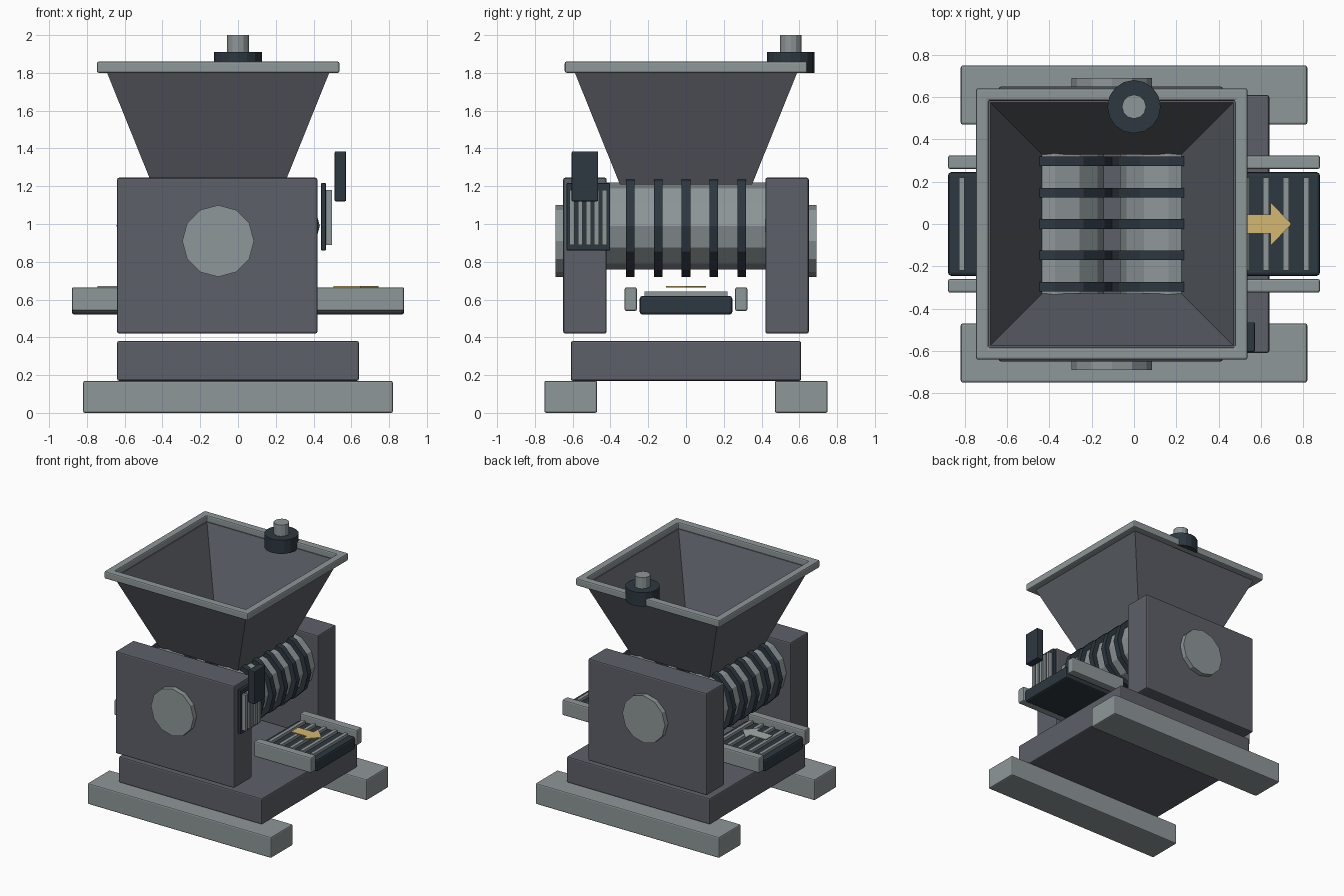
import bpy
import bmesh
from math import pi
from mathutils import Matrix

cube = bpy.data.objects.get("Cube")
if cube:
    bpy.data.objects.remove(cube, do_unlink=True)


def material(name, *rgb):
    mat = bpy.data.materials.new(name)
    mat.use_nodes = True
    mat.diffuse_color = (*rgb, 1)
    node = next(n for n in mat.node_tree.nodes if n.type == "BSDF_PRINCIPLED")
    node.inputs["Base Color"].default_value = (*rgb, 1)
    return mat


SLATE = material("slate grey", 0.107, 0.117, 0.138)
STEEL = material("light steel", 0.275, 0.31, 0.32)
NAVY = material("dark navy", 0.027, 0.039, 0.052)
GOLD = material("gold", 0.66, 0.48, 0.16)
SILVER = material("silver", 0.37, 0.40, 0.41)


def finish(name, bm, mat, bevel=0):
    bmesh.ops.recalc_face_normals(bm, faces=bm.faces)
    mesh = bpy.data.meshes.new(name)
    bm.to_mesh(mesh)
    bm.free()
    mesh.materials.append(mat)
    obj = bpy.data.objects.new(name, mesh)
    bpy.context.collection.objects.link(obj)
    if bevel:
        mod = obj.modifiers.new("Bevel", "BEVEL")
        mod.width = bevel
        mod.segments = 2
    return obj


def box(name, xs, ys, zs, mat, bevel=0.01):
    """Box between pairs of limits on each axis."""
    bm = bmesh.new()
    size = [hi - lo for lo, hi in (xs, ys, zs)]
    mid = [(hi + lo) / 2 for lo, hi in (xs, ys, zs)]
    mat4 = Matrix.Translation(mid) @ Matrix.Diagonal((*size, 1))
    bmesh.ops.create_cube(bm, size=1, matrix=mat4)
    return finish(name, bm, mat, bevel)


def cylinder(name, centre, radius, depth, mat, axis="Z", sides=12, bevel=0):
    bm = bmesh.new()
    turn = Matrix.Rotation(pi / 2, 4, "X") if axis == "Y" else Matrix()
    bmesh.ops.create_cone(bm, cap_ends=True, segments=sides, radius1=radius,
                          radius2=radius, depth=depth,
                          matrix=Matrix.Translation(centre) @ turn)
    return finish(name, bm, mat, bevel)


def square_ring(name, cx, profile, mat, bevel=0):
    """Sweep a closed (half width, height) profile around a square."""
    bm = bmesh.new()
    loops = [[bm.verts.new((cx + sx * h, sy * h, z)) for h, z in profile]
             for sx, sy in ((-1, -1), (1, -1), (1, 1), (-1, 1))]
    n = len(profile)
    for i in range(4):
        a, b = loops[i], loops[(i + 1) % 4]
        for j in range(n):
            k = (j + 1) % n
            bm.faces.new((a[j], b[j], b[k], a[k]))
    return finish(name, bm, mat, bevel)


def arrow(name, cx, z, mat):
    """Flat arrow pointing to +x."""
    bm = bmesh.new()
    half = [(-0.12, 0.045), (0.02, 0.045), (0.02, 0.105), (0.12, 0)]
    outline = half + [(x, -y) for x, y in reversed(half[:-1])]
    face = bm.faces.new([bm.verts.new((cx + x, y, z)) for x, y in outline])
    top = bmesh.ops.extrude_face_region(bm, geom=[face])["geom"]
    verts = [v for v in top if isinstance(v, bmesh.types.BMVert)]
    bmesh.ops.translate(bm, verts=verts, vec=(0, 0, 0.008))
    return finish(name, bm, mat)


MID = -0.105  # middle of the crusher body in x

# Base
box("base_plate", (-0.64, 0.64), (-0.61, 0.61), (0.17, 0.38), SLATE)
for s, end in ((-1, "front"), (1, "back")):
    def span(a, b):
        return sorted((s * a, s * b))
    box(f"{end}_skid", (-0.82, 0.82), span(0.47, 0.75), (0, 0.17), STEEL)
    # Housing and bearing cap
    box(f"{end}_housing", (-0.64, 0.42), span(0.42, 0.65), (0.42, 1.245), SLATE)
    cylinder(f"{end}_bearing_cap", (MID, s * 0.65, 0.91), 0.19, 0.08, STEEL, "Y")

# Twin crushing rollers with cutter discs
for s, side in ((-1, "right"), (1, "left")):
    x = MID + s * 0.268
    cylinder(f"{side}_roller", (x, 0, 0.99), 0.23, 0.86, STEEL, "Y")
    for i in range(5):
        y = (i - 2) * 0.148
        cylinder(f"{side}_cutter_disc_{i + 1}", (x, y, 0.99), 0.27, 0.045, NAVY, "Y")

# Hopper and rim
square_ring("hopper", MID, [(0.35, 1.21), (0.592, 1.81), (0.575, 1.81), (0.33, 1.21)], SLATE)
square_ring("hopper_rim", MID, [(0.642, 1.80), (0.642, 1.86), (0.583, 1.86), (0.583, 1.80)],
            STEEL, 0.01)

# Sensor on the rim
cylinder("sensor_base", (0, 0.555, 1.855), 0.126, 0.11, NAVY, sides=16)
cylinder("sensor_post", (0, 0.555, 1.95), 0.057, 0.10, STEEL)

# Conveyors on both sides
for s, side, mat in ((-1, "infeed", SILVER), (1, "outfeed", GOLD)):
    def along(a, b):
        return sorted((s * a, s * b))
    box(f"{side}_belt", along(0.37, 0.88), (-0.245, 0.245), (0.52, 0.62), NAVY, 0.015)
    for t, edge in ((-1, "front"), (1, "back")):
        box(f"{side}_{edge}_rail", along(0.37, 0.88), sorted((t * 0.26, t * 0.325)),
            (0.54, 0.665), STEEL)
    for i in range(5):
        x = s * (0.435 + i * 0.095)
        box(f"{side}_slat_{i + 1}", (x - 0.014, x + 0.014), (-0.22, 0.22),
            (0.615, 0.643), STEEL, 0)
    arrow(f"{side}_arrow", s * 0.625, 0.664, mat)

# Vent panel and control box beside the front housing
box("vent_panel", (0.44, 0.466), (-0.632, -0.402), (0.86, 1.217), NAVY, 0.005)
for i in range(5):
    y = -0.517 + (i - 2) * 0.043
    box(f"vent_rib_{i + 1}", (0.462, 0.498), (y - 0.013, y + 0.013), (0.89, 1.18), STEEL, 0)
box("control_box", (0.512, 0.572), (-0.605, -0.465), (1.12, 1.385), NAVY, 0.006)
